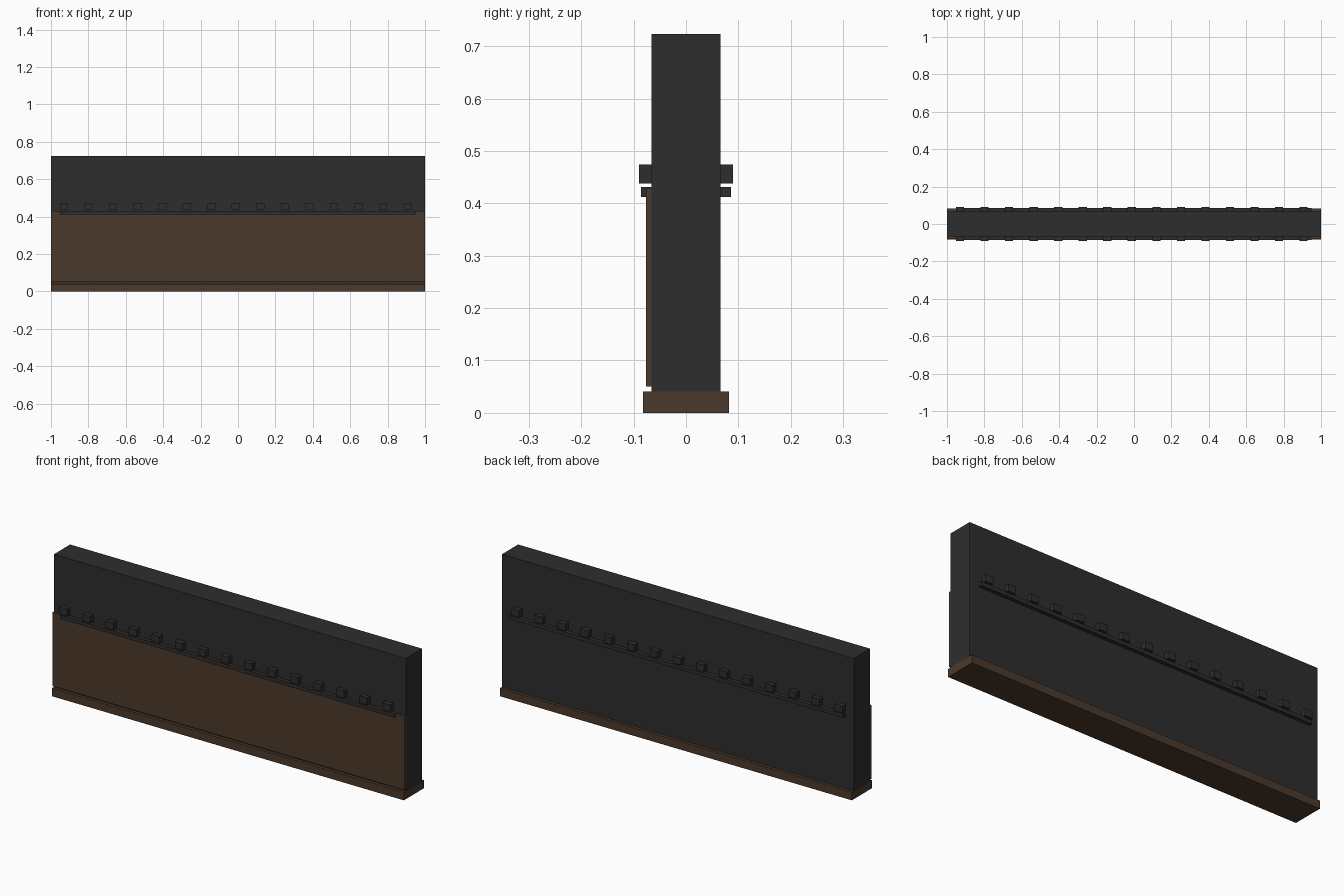
import bpy

cube = bpy.data.objects.get("Cube")
if cube:
    bpy.data.objects.remove(cube, do_unlink=True)


def material(name, rgb):
    mat = bpy.data.materials.new(name)
    mat.use_nodes = True
    mat.diffuse_color = (*rgb, 1)
    mat.node_tree.nodes["Principled BSDF"].inputs["Base Color"].default_value = (*rgb, 1)
    return mat


charcoal = material("charcoal", (0.027, 0.027, 0.027))
brown = material("dark brown", (0.07, 0.041, 0.024))


def box(name, x, y, z, mat):
    """Box from (low, high) ranges along each axis."""
    bpy.ops.mesh.primitive_cube_add(size=1, location=[sum(r) / 2 for r in (x, y, z)])
    obj = bpy.context.object
    obj.name = name
    obj.scale = [r[1] - r[0] for r in (x, y, z)]
    bpy.ops.object.transform_apply(location=False, rotation=False, scale=True)
    obj.data.materials.append(mat)
    return obj


FULL = (-1, 1)
FACE = 0.0655  # half thickness of the wall

# Main wall, plinth and front cladding
box("wall", FULL, (-FACE, FACE), (0.041, 0.723), charcoal)
box("base_plinth", FULL, (-0.082, 0.082), (0, 0.041), brown)
box("front_panel", FULL, (-0.0765, -FACE), (0.05, 0.429), brown)


def side_range(side, depth):
    return sorted((side * (FACE - 0.005), side * depth))


# Ledge and row of blocks on both faces
for side, label in ((-1, "front"), (1, "back")):
    box(label + "_ledge", (-0.952, 0.95), side_range(side, 0.0855), (0.412, 0.431), charcoal)
    first = box(label + "_blocks", (-0.952, -0.908), side_range(side, 0.09),
                (0.438, 0.474), charcoal)
    row = first.modifiers.new("row", "ARRAY")
    row.count = 15
    row.use_relative_offset = False
    row.use_constant_offset = True
    row.constant_offset_displace = (0.1312, 0, 0)
